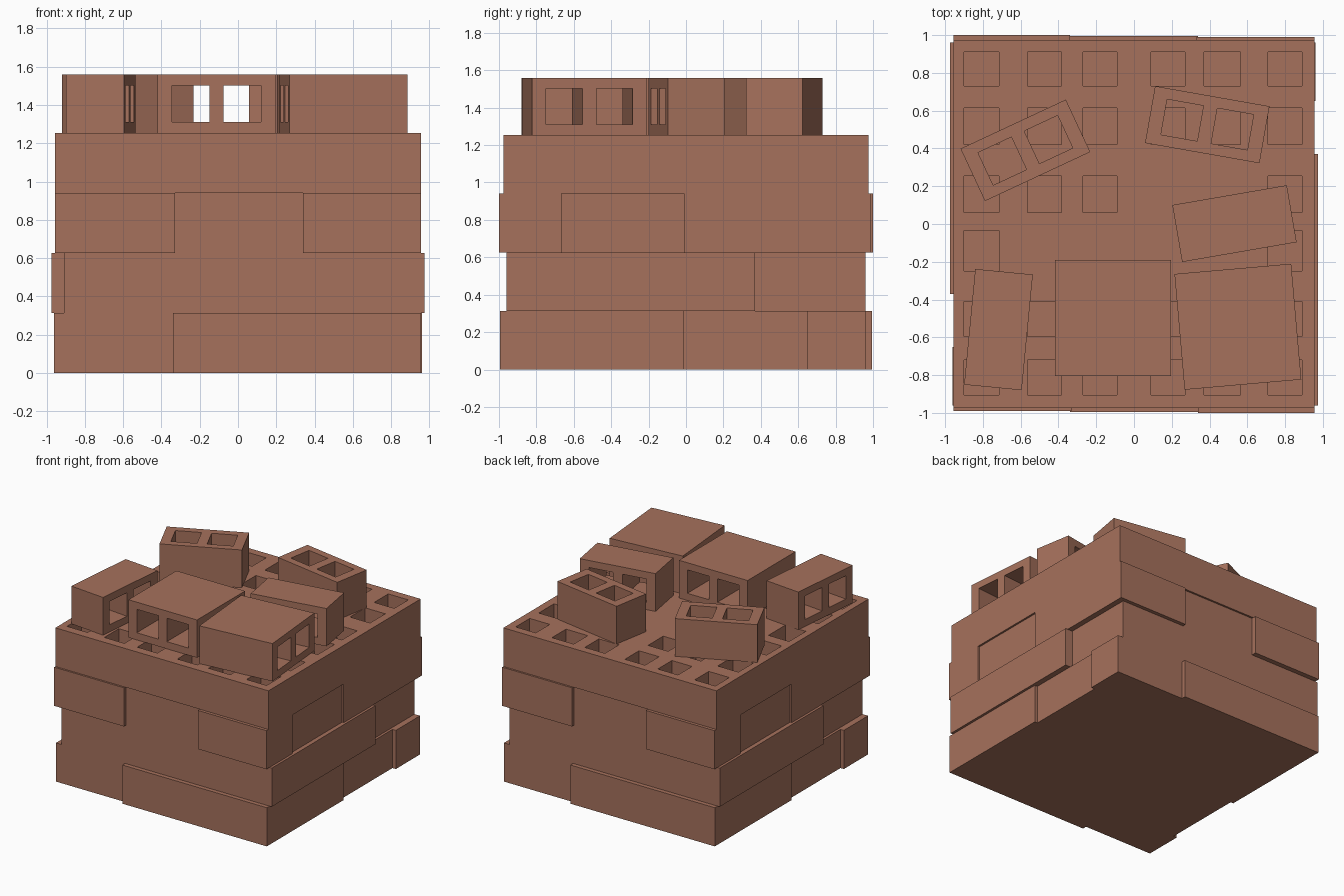
import bpy, bmesh, math
from mathutils import Matrix

if "Cube" in bpy.data.objects:
    bpy.data.objects.remove(bpy.data.objects["Cube"])

clay = bpy.data.materials.new("clay_brown")
clay.diffuse_color = (0.38, 0.165, 0.107, 1)
clay.use_nodes = True
clay.node_tree.nodes["Principled BSDF"].inputs["Base Color"].default_value = clay.diffuse_color


def finish(bm, name, matrix=Matrix()):
    bmesh.ops.recalc_face_normals(bm, faces=bm.faces)
    me = bpy.data.meshes.new(name)
    bm.to_mesh(me)
    bm.free()
    me.materials.append(clay)
    ob = bpy.data.objects.new(name, me)
    ob.matrix_world = matrix
    bpy.context.collection.objects.link(ob)
    return ob


def extrude_up(bm, height):
    ext = bmesh.ops.extrude_face_region(bm, geom=bm.faces[:])
    verts = [g for g in ext["geom"] if isinstance(g, bmesh.types.BMVert)]
    bmesh.ops.translate(bm, verts=verts, vec=(0, 0, height))


def course(name, half, z, height):
    """Solid course: half an outline, repeated by a half turn."""
    bm = bmesh.new()
    outline = half + [(-x, -y) for x, y in half]
    bm.faces.new([bm.verts.new((x, y, z)) for x, y in outline])
    extrude_up(bm, height)
    return finish(bm, name)


def holed_slab(name, xs, ys, holes, z, height, matrix=Matrix()):
    """Slab made of grid cells, with the listed cells left open."""
    bm = bmesh.new()
    grid = [[bm.verts.new((x, y, z)) for y in ys] for x in xs]
    for i in range(len(xs) - 1):
        for j in range(len(ys) - 1):
            if (i, j) not in holes:
                bm.faces.new((grid[i][j], grid[i + 1][j],
                              grid[i + 1][j + 1], grid[i][j + 1]))
    extrude_up(bm, height)
    return finish(bm, name, matrix)


H = 0.3133
# three staggered courses
course("bottom_course", [(-.34, -.96), (-.34, -.995), (.955, -.995), (.955, -.01),
                         (.93, -.01), (.93, .65), (.96, .65), (.96, .96)], 0, H)
course("second_course", [(-.91, -.96), (.975, -.96), (.975, .37), (.91, .37)], H, H)
course("third_course", [(-.955, -.99), (-.33, -.99), (-.33, -.96), (.34, -.96),
                        (.34, -1), (.955, -1), (.955, -.665), (.94, -.665),
                        (.94, -.01), (.955, -.01)], 2 * H, H)

# top course with open cells; odd grid cells are the holes
xs = [-.955, -.90, -.715, -.565, -.385, -.27, -.09, .09, .27, .37, .565, .71, .89, .955]
ys = [-.975, -.905, -.72, -.595, -.41, -.25, -.035, .06, .255, .42, .615, .73, .91, .975]
solid = {(1, 2), (2, 2), (3, 2), (4, 2), (3, 3), (4, 3)}
holes = {(2 * c + 1, 2 * r + 1) for c in range(6) for r in range(6) if (c, r) not in solid}
holed_slab("top_course", xs, ys, holes, 3 * H, H)

# loose hollow blocks on top
BW, BH, ZC = 0.615, 0.306, 4 * H + 0.153
bx = [-BW / 2, -.2325, -.0375, .0375, .2325, BW / 2]
by = [-BH / 2, -.095, .095, BH / 2]


def block(name, x, y, angle, depth, lying):
    m = Matrix.Translation((x, y, ZC)) @ Matrix.Rotation(math.radians(angle), 4, 'Z')
    if lying:
        m = m @ Matrix.Rotation(math.pi / 2, 4, 'X')
    holed_slab(name, bx, by, {(1, 1), (3, 1)}, -depth / 2, depth, m)


block("upright_block_left", -.575, .39, 25, BH, False)
block("upright_block_right", .388, .526, -10, BH, False)
block("lying_block_right", .532, .002, 9.8, BH, True)
block("lying_block_left", -.7175, -.559, 84.5, BH, True)
block("lying_pair_front", -.112, -.497, 0, .615, True)
block("lying_pair_right", .55, -.544, 95, .62, True)
